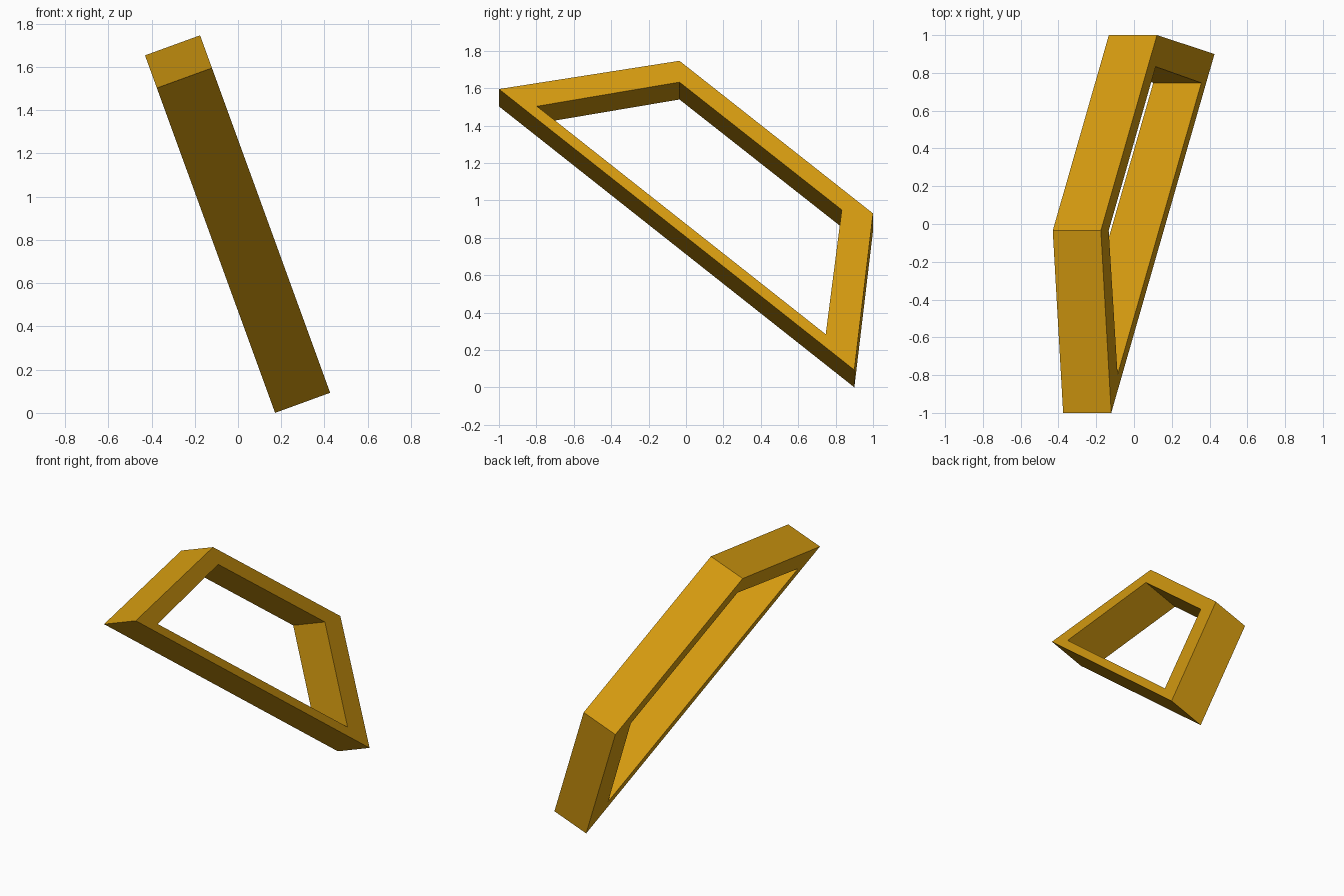
import bpy, bmesh, math
from mathutils import Vector

if "Cube" in bpy.data.objects:
    bpy.data.objects.remove(bpy.data.objects["Cube"])

TILT = math.radians(20)
DEPTH = 0.271

# Frame outline corners on the right-hand face, as (y, z)
OUTER = [(-1.0, 1.595), (-0.035, 1.746), (1.0, 0.93), (0.9, 0.093)]
INNER = [(-0.797, 1.503), (-0.035, 1.632), (0.833, 0.949), (0.747, 0.284)]

axis = Vector((math.cos(TILT), 0, math.sin(TILT))) * DEPTH


def on_face(y, z):
    """Point on the leaning right-hand face."""
    return Vector((0.46 - math.tan(TILT) * z, y, z))


def ring(bm, corners, offset):
    return [bm.verts.new(on_face(y, z) + offset) for y, z in corners]


# Leaning four-sided frame: near and far outlines joined by quads
bm = bmesh.new()
zero = Vector((0, 0, 0))
loops = [ring(bm, OUTER, zero), ring(bm, INNER, zero),
         ring(bm, INNER, -axis), ring(bm, OUTER, -axis)]
for k in range(4):
    a, b = loops[k], loops[(k + 1) % 4]
    for i in range(4):
        j = (i + 1) % 4
        bm.faces.new((a[i], a[j], b[j], b[i]))
bmesh.ops.recalc_face_normals(bm, faces=bm.faces)

mesh = bpy.data.meshes.new("leaning_frame")
bm.to_mesh(mesh)
bm.free()

# Amber colour
amber = bpy.data.materials.new("amber")
amber.diffuse_color = (0.65, 0.32, 0.005, 1)
amber.use_nodes = True
amber.node_tree.nodes["Principled BSDF"].inputs["Base Color"].default_value = amber.diffuse_color
mesh.materials.append(amber)

frame = bpy.data.objects.new("leaning_frame", mesh)
bpy.context.collection.objects.link(frame)
